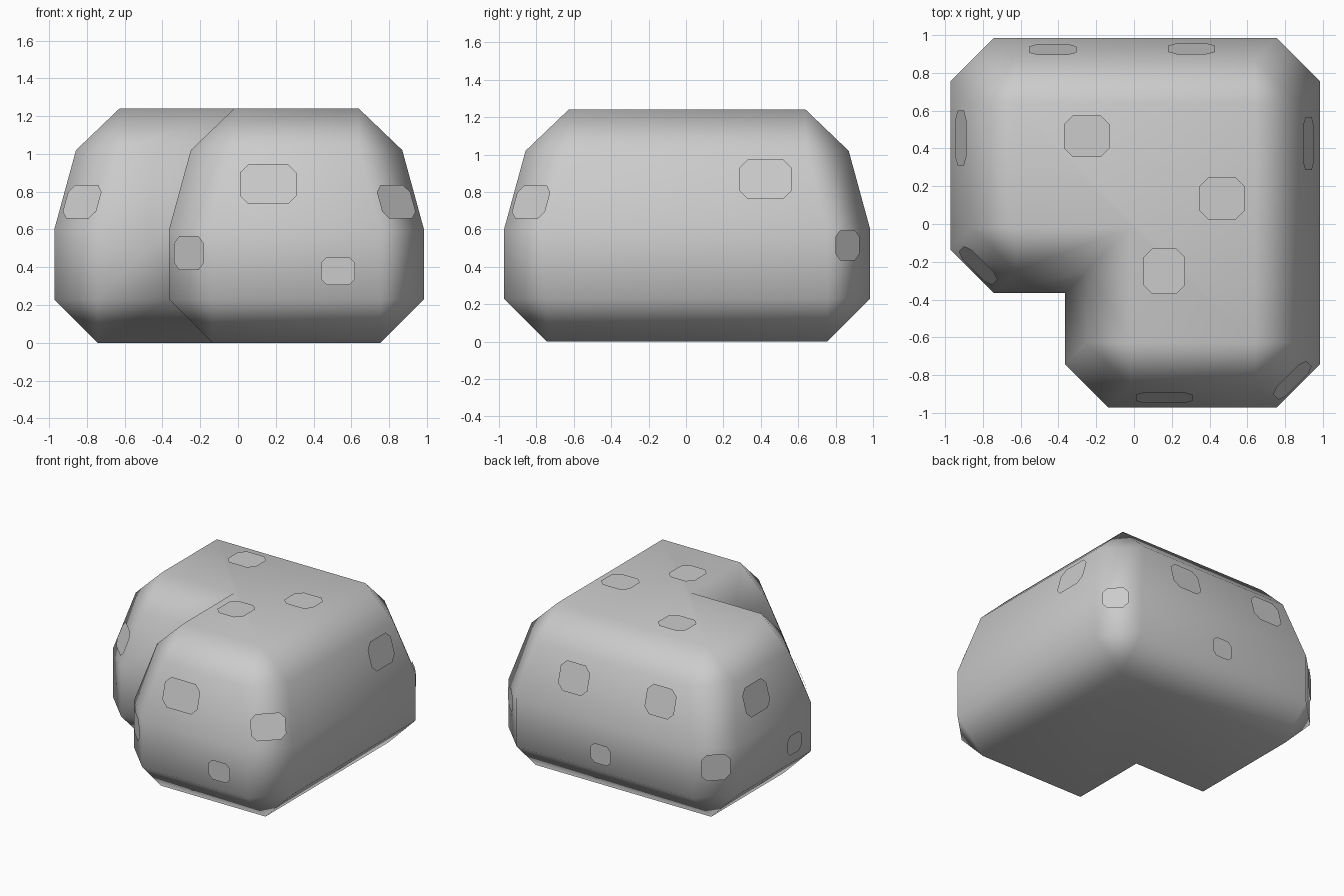
import bpy
import bmesh
from mathutils import Vector
from mathutils.bvhtree import BVHTree

cube = bpy.data.objects.get("Cube")
if cube:
    bpy.data.objects.remove(cube, do_unlink=True)


def make_material(name, rgb):
    mat = bpy.data.materials.new(name)
    mat.use_nodes = True
    mat.diffuse_color = (*rgb, 1)
    bsdf = mat.node_tree.nodes["Principled BSDF"]
    bsdf.inputs["Base Color"].default_value = (*rgb, 1)
    bsdf.inputs["Roughness"].default_value = 0.6
    return mat


def add_object(name, bm, mat):
    mesh = bpy.data.meshes.new(name)
    bm.to_mesh(mesh)
    obj = bpy.data.objects.new(name, mesh)
    bpy.context.collection.objects.link(obj)
    mesh.materials.append(mat)
    return obj


grey = make_material("stone grey", (0.6, 0.6, 0.6))

# L-shaped footprint: low and high limits, and the notch walls
LOW, HIGH, NOTCH, CUT = -0.973, 0.985, -0.365, 0.23


def ring(inset, cut):
    lo, hi, n = LOW + inset, HIGH - inset, NOTCH + inset
    return [(lo, n + cut), (lo + cut, n), (n, n), (n, lo + cut), (n + cut, lo),
            (hi - cut, lo), (hi, lo + cut), (hi, hi - cut), (hi - cut, hi),
            (lo + cut, hi), (lo, hi - cut)]


# Body: stacked rings whose cut corners close to points at top and bottom
bm = bmesh.new()
levels = [(0, 0.23, 0), (0.23, 0, CUT), (0.6, 0, CUT), (1.02, 0.115, CUT), (1.24, 0.345, 0)]
rings = [[bm.verts.new((x, y, z)) for x, y in ring(inset, cut)] for z, inset, cut in levels]
for lower, upper in zip(rings, rings[1:]):
    for i in range(len(lower)):
        j = (i + 1) % len(lower)
        bm.faces.new((lower[i], lower[j], upper[j], upper[i]))
bm.faces.new(rings[-1])
bm.faces.new(reversed(rings[0]))
bmesh.ops.remove_doubles(bm, verts=bm.verts, dist=0.001)
bmesh.ops.recalc_face_normals(bm, faces=bm.faces)
for face in bm.faces:
    face.smooth = True
tree = BVHTree.FromBMesh(bm)
body = add_object("body", bm, grey)
bm.free()
weighted = body.modifiers.new("broad_face_shading", "WEIGHTED_NORMAL")
weighted.mode = "FACE_AREA"


# Plates: thin octagons hovering just off the nearest body surface
def plate(name, point, width, height, gap=0.012):
    spot, normal, _, _ = tree.find_nearest(Vector(point))
    across = Vector((1, 0, 0)) if normal.z > 0.9 else Vector((0, 0, 1)).cross(normal).normalized()
    up = normal.cross(across)
    w, h = width / 2, height / 2
    c = min(w, h) * 0.42
    outline = [(w, h - c), (w - c, h), (c - w, h), (-w, h - c),
               (-w, c - h), (c - w, -h), (w - c, -h), (w, c - h)]
    pbm = bmesh.new()
    pbm.faces.new([pbm.verts.new(spot + normal * gap + across * a + up * b) for a, b in outline])
    add_object(name, pbm, grey)
    pbm.free()


plates = {
    "top_plate": [((-0.25, 0.465, 1.26), 0.24, 0.22), ((0.465, 0.135, 1.26), 0.24, 0.22),
                  ((0.16, -0.25, 1.26), 0.22, 0.24)],
    "front_plate": [((0.16, -0.92, 0.84), 0.3, 0.22), ((0.53, -1, 0.38), 0.18, 0.15)],
    "back_plate": [((-0.43, 0.93, 0.87), 0.25, 0.22), ((0.305, 0.93, 0.855), 0.25, 0.22),
                   ((0.03, 1, 0.365), 0.17, 0.15)],
    "left_plate": [((0.93, 0.425, 0.87), 0.28, 0.22)],
    "right_plate": [((-0.92, 0.455, 0.85), 0.29, 0.22), ((-1, 0.085, 0.375), 0.17, 0.15)],
    "corner_plate": [((0.845, -0.835, 0.75), 0.25, 0.19), ((-0.83, -0.225, 0.75), 0.25, 0.19),
                     ((-0.265, -0.87, 0.475), 0.22, 0.18), ((0.89, 0.86, 0.515), 0.18, 0.16),
                     ((-0.87, 0.88, 0.46), 0.21, 0.2)],
}
for name, items in plates.items():
    for number, (point, width, height) in enumerate(items, 1):
        plate(f"{name}_{number}", point, width, height)
